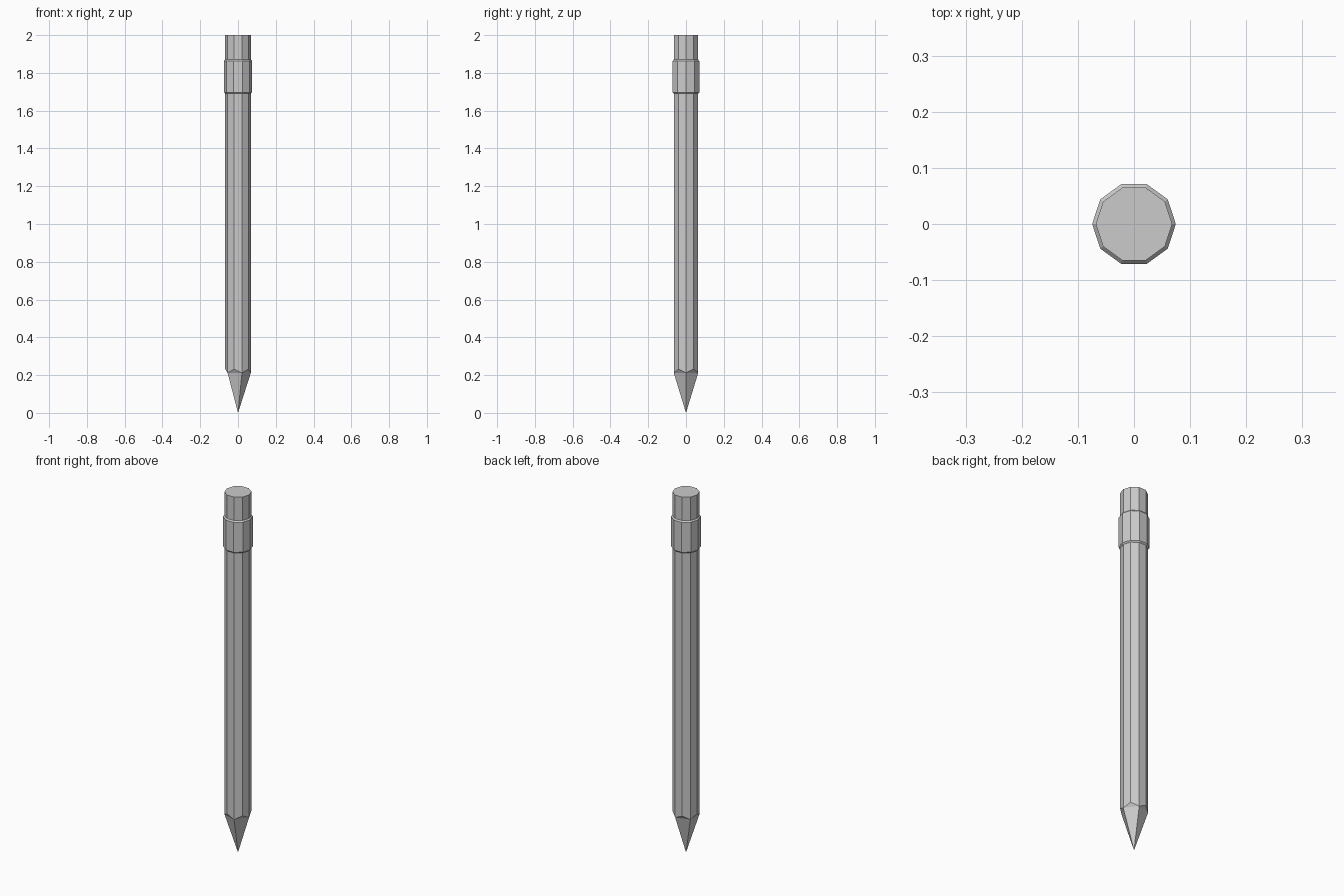
import bpy, bmesh
from math import cos, sin, pi

if "Cube" in bpy.data.objects:
    bpy.data.objects.remove(bpy.data.objects["Cube"])

SIDES = 10
R, R_BAND = 0.068, 0.0745


def ring(bm, r, heights):
    return [bm.verts.new((r * cos(2 * pi * i / SIDES), r * sin(2 * pi * i / SIDES),
                          heights[i % len(heights)])) for i in range(SIDES)]


def bridge(bm, a, b):
    for i in range(SIDES):
        j = (i + 1) % SIDES
        bm.faces.new((a[i], a[j], b[j], b[i]))


def finish(bm, name):
    bmesh.ops.recalc_face_normals(bm, faces=bm.faces)
    mesh = bpy.data.meshes.new(name)
    bm.to_mesh(mesh)
    bm.free()
    bpy.context.collection.objects.link(bpy.data.objects.new(name, mesh))


# One continuous pencil: five-sided sharpened tip, shaft, raised band, eraser end
bm = bmesh.new()
tip = bm.verts.new((0, 0, 0))
base = ring(bm, R, (0.212, 0.232))
for i in range(0, SIDES, 2):
    k = (i + 2) % SIDES
    bm.faces.new((tip, base[k], base[i]))
    bm.faces.new((base[i], base[k], base[i + 1]))

last = base
for r, z in ((R, 1.69), (R_BAND, 1.697), (R_BAND, 1.863), (R, 1.87), (R, 2.0)):
    new = ring(bm, r, (z,))
    bridge(bm, last, new)
    last = new
bm.faces.new(last)
finish(bm, "pencil")
